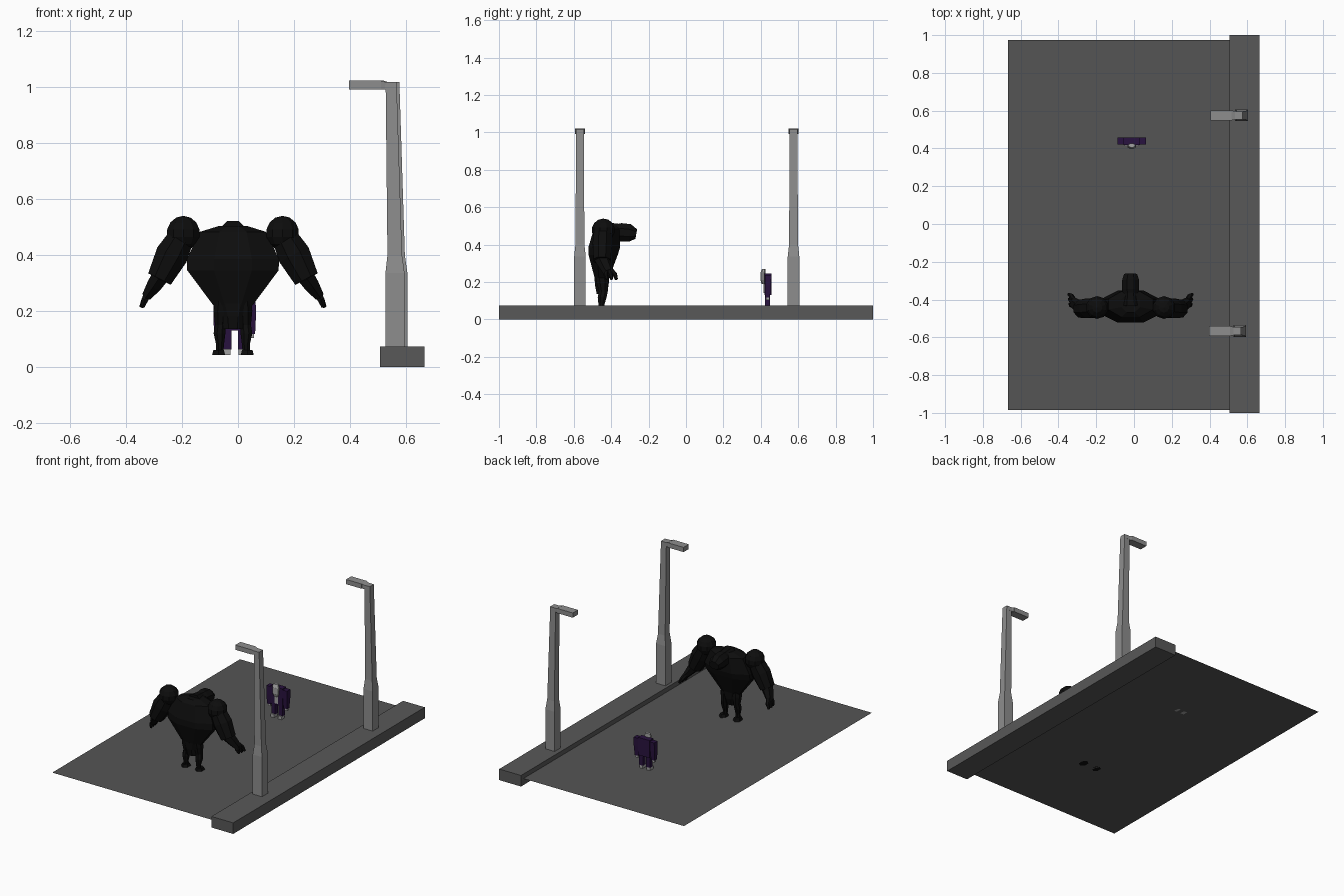
import bpy, bmesh, math
from mathutils import Vector


def mat(name, r, g, b):
    m = bpy.data.materials.new(name)
    m.diffuse_color = (r, g, b, 1)
    return m


ASPHALT = mat("asphalt_grey", 0.09, 0.09, 0.09)
KERB = mat("kerb_grey", 0.098, 0.098, 0.098)
METAL = mat("lamp_grey", 0.27, 0.27, 0.27)
BLACK = mat("near_black", 0.004, 0.004, 0.004)
PURPLE = mat("dark_purple", 0.022, 0.006, 0.05)
PALE = mat("pale_grey", 0.36, 0.36, 0.36)


def finish(bm, name, m):
    bmesh.ops.recalc_face_normals(bm, faces=bm.faces)
    me = bpy.data.meshes.new(name)
    bm.to_mesh(me)
    bm.free()
    me.materials.append(m)
    ob = bpy.data.objects.new(name, me)
    bpy.context.collection.objects.link(ob)
    return ob


def box(name, x, y, z, m):
    """Box from three (min, max) ranges."""
    bm = bmesh.new()
    bmesh.ops.create_cube(bm, size=1)
    for v in bm.verts:
        v.co = [r[0] + (c + 0.5) * (r[1] - r[0]) for r, c in zip((x, y, z), v.co)]
    return finish(bm, name, m)


def loft(name, rings, m, sides=8, upright=False):
    """Rings of (x, y, z, half width, half depth) joined into a capped limb."""
    bm = bmesh.new()
    pts = [Vector(r[:3]) for r in rings]
    loops = []
    for i, r in enumerate(rings):
        d = (pts[min(i + 1, len(pts) - 1)] - pts[max(i - 1, 0)]).normalized()
        if upright:
            d = Vector((0, 0, 1))
        u = Vector((0, 1, 0)).cross(d).normalized()
        w = d.cross(u)
        k = 1 / math.cos(math.pi / sides)
        loop = []
        for j in range(sides):
            t = 2 * math.pi * (j + 0.5) / sides
            loop.append(bm.verts.new(pts[i] + u * r[3] * k * math.cos(t) + w * r[4] * k * math.sin(t)))
        loops.append(loop)
    for a, b in zip(loops, loops[1:]):
        for j in range(sides):
            bm.faces.new((a[j], a[(j + 1) % sides], b[(j + 1) % sides], b[j]))
    bm.faces.new(loops[0])
    bm.faces.new(loops[-1])
    return finish(bm, name, m)


def ball(name, c, r, m):
    bm = bmesh.new()
    bmesh.ops.create_uvsphere(bm, u_segments=10, v_segments=7, radius=r)
    bmesh.ops.translate(bm, verts=bm.verts, vec=c)
    return finish(bm, name, m)


# Road sheet and pavement
bm = bmesh.new()
bm.faces.new([bm.verts.new(p) for p in
              ((-0.668, -0.985, 0.043), (0.506, -0.985, 0.043), (0.506, 0.975, 0.043), (-0.668, 0.975, 0.043))])
finish(bm, "road", ASPHALT)
box("pavement", (0.506, 0.665), (-1, 1), (0, 0.073), KERB)

# Street lamps: stepped square post with a flat arm over the road
for tag, x, y in (("front", 0.0, -0.567), ("rear", 0.01, 0.575)):
    loft("lamp_post_" + tag, [
        (0.560 + x, y, 0.07, 0.034, 0.031),
        (0.560 + x, y, 0.335, 0.034, 0.031),
        (0.559 + x, y, 0.40, 0.026, 0.024),
        (0.546 + x, y, 1.016, 0.0195, 0.0205)], METAL, 4, True)
    loft("lamp_neck_" + tag, [
        (0.555 + x, y, 1.003, 0.013, 0.021),
        (0.525 + x, y, 1.003, 0.013, 0.022),
        (0.505 + x, y, 1.006, 0.016, 0.026)], METAL, 4)
    box("lamp_head_" + tag, (0.396 + x, 0.51 + x), (y - 0.027, y + 0.027), (0.990, 1.021), METAL)

# Giant, facing +y
CX = -0.018
loft("giant_torso", [
    (CX, -0.450, 0.220, 0.070, 0.038),
    (CX, -0.443, 0.345, 0.163, 0.078),
    (CX, -0.437, 0.385, 0.164, 0.085),
    (CX, -0.425, 0.482, 0.118, 0.068),
    (CX, -0.420, 0.503, 0.050, 0.048)], BLACK, 8, True)
loft("giant_neck", [(CX, -0.43, 0.47, 0.05, 0.05), (CX, -0.35, 0.475, 0.035, 0.035)], BLACK)
loft("giant_head", [
    (CX, -0.385, 0.472, 0.038, 0.036),
    (CX, -0.350, 0.466, 0.045, 0.049),
    (CX, -0.300, 0.462, 0.045, 0.047),
    (CX, -0.266, 0.456, 0.034, 0.026)], BLACK)
loft("giant_pelvis", [
    (CX, -0.452, 0.135, 0.036, 0.025),
    (CX, -0.450, 0.180, 0.046, 0.036),
    (CX, -0.450, 0.226, 0.068, 0.040)], BLACK, 8, True)

for s, tag in ((-1, "left"), (1, "right")):
    ball("giant_shoulder_" + tag, (CX + s * 0.177, -0.442, 0.477), 0.062, BLACK)
    # Upper arm, forearm and clawed hand
    loft("giant_upper_arm_" + tag, [
        (CX + s * 0.180, -0.443, 0.470, 0.045, 0.048),
        (CX + s * 0.218, -0.447, 0.400, 0.058, 0.052),
        (CX + s * 0.262, -0.449, 0.314, 0.045, 0.046)], BLACK)
    loft("giant_forearm_" + tag, [
        (CX + s * 0.258, -0.447, 0.325, 0.030, 0.038),
        (CX + s * 0.278, -0.435, 0.295, 0.027, 0.032),
        (CX + s * 0.306, -0.415, 0.255, 0.017, 0.026)], BLACK, 6)
    for i, (dx, y) in enumerate(((0.328, -0.380), (0.326, -0.405), (0.322, -0.430))):
        loft(f"giant_finger_{i}_{tag}", [
            (CX + s * 0.302, -0.415 + (y + 0.41) * 0.4, 0.265, 0.013, 0.012),
            (CX + s * 0.314, y, 0.240, 0.012, 0.011),
            (CX + s * dx, y + 0.008, 0.214, 0.006, 0.007)], BLACK, 6)
    # Leg and foot
    loft("giant_leg_" + tag, [
        (CX + s * 0.047, -0.450, 0.055, 0.013, 0.014),
        (CX + s * 0.046, -0.452, 0.080, 0.014, 0.016),
        (CX + s * 0.048, -0.448, 0.120, 0.021, 0.024),
        (CX + s * 0.045, -0.442, 0.150, 0.019, 0.024),
        (CX + s * 0.044, -0.447, 0.200, 0.025, 0.032),
        (CX + s * 0.040, -0.450, 0.235, 0.026, 0.034)], BLACK, 8, True)
    loft("giant_foot_" + tag, [
        (CX + s * 0.051, -0.443, 0.043, 0.023, 0.031),
        (CX + s * 0.051, -0.445, 0.060, 0.019, 0.024)], BLACK, 6, True)

# Small figure, facing -y
SX = -0.012
box("small_torso", (SX - 0.043, SX + 0.043), (0.419, 0.458), (0.13, 0.246), PURPLE)
box("small_shirt_front", (SX - 0.012, SX + 0.012), (0.415, 0.420), (0.14, 0.22), PALE)
loft("small_head", [
    (SX, 0.414, 0.190, 0.014, 0.010),
    (SX, 0.411, 0.210, 0.021, 0.013),
    (SX, 0.412, 0.250, 0.022, 0.014),
    (SX, 0.416, 0.270, 0.017, 0.010)], PALE, 8, True)
for s, tag in ((-1, "left"), (1, "right")):
    loft("small_arm_" + tag, [
        (SX + s * 0.060, 0.437, 0.118, 0.013, 0.012),
        (SX + s * 0.060, 0.438, 0.180, 0.016, 0.016),
        (SX + s * 0.057, 0.439, 0.238, 0.018, 0.018)], PURPLE, 4, True)
    box("small_hand_" + tag, sorted((SX + s * 0.051, SX + s * 0.069)), (0.428, 0.446), (0.103, 0.119), PALE)
    box("small_leg_" + tag, sorted((SX + s * 0.012, SX + s * 0.040)), (0.423, 0.450), (0.062, 0.135), PURPLE)
    box("small_shoe_" + tag, sorted((SX + s * 0.014, SX + s * 0.039)), (0.414, 0.449), (0.043, 0.064), PALE)
